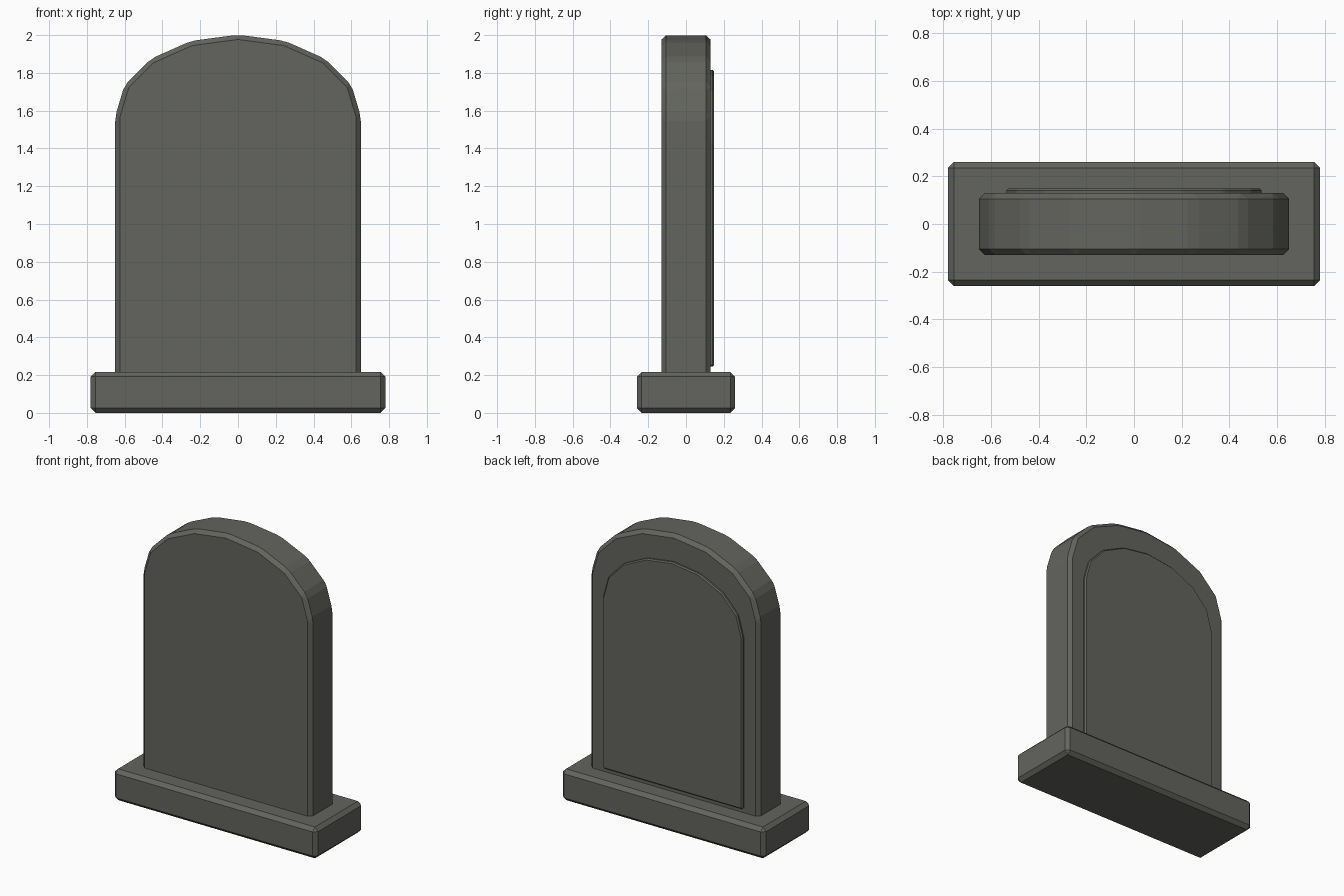
import bpy, bmesh, math

if "Cube" in bpy.data.objects:
    bpy.data.objects.remove(bpy.data.objects["Cube"])

stone = bpy.data.materials.new("dark_stone_grey")
stone.diffuse_color = (0.125, 0.128, 0.112, 1)
stone.use_nodes = True
stone.node_tree.nodes["Principled BSDF"].inputs["Base Color"].default_value = stone.diffuse_color


def chamfered_prism(name, outline, y_front, y_back, chamfer):
    """Extrude an x-z outline along y and chamfer every edge."""
    bm = bmesh.new()
    face = bm.faces.new([bm.verts.new((x, y_front, z)) for x, z in outline])
    res = bmesh.ops.extrude_face_region(bm, geom=[face])
    for v in res["geom"]:
        if isinstance(v, bmesh.types.BMVert):
            v.co.y = y_back
    # keep a closed box: re-create the front cap if extrusion removed it
    bmesh.ops.holes_fill(bm, edges=bm.edges[:], sides=0)
    bmesh.ops.recalc_face_normals(bm, faces=bm.faces[:])
    bmesh.ops.bevel(bm, geom=bm.edges[:], offset=chamfer, segments=1,
                    profile=0.5, affect='EDGES', clamp_overlap=True)
    bmesh.ops.recalc_face_normals(bm, faces=bm.faces[:])
    mesh = bpy.data.meshes.new(name)
    bm.to_mesh(mesh)
    bm.free()
    mesh.materials.append(stone)
    obj = bpy.data.objects.new(name, mesh)
    bpy.context.collection.objects.link(obj)
    return obj


def arch(half_width, bottom, spring, top, segments=8):
    """Flat-bottomed outline with a faceted elliptical top."""
    pts = [(-half_width, bottom), (half_width, bottom)]
    for i in range(segments + 1):
        a = math.pi * i / segments
        pts.append((half_width * math.cos(a),
                    spring + (top - spring) * math.sin(a)))
    return pts


# plinth
chamfered_prism("base", [(-0.78, 0), (0.78, 0), (0.78, 0.217), (-0.78, 0.217)],
                -0.26, 0.26, 0.025)
# upright slab, sunk into the plinth
chamfered_prism("slab", arch(0.65, 0.15, 1.57, 2.002), -0.13, 0.13, 0.025)
# thin raised panel on the back
chamfered_prism("back_panel", arch(0.535, 0.245, 1.435, 1.816), 0.11, 0.149, 0.008)
